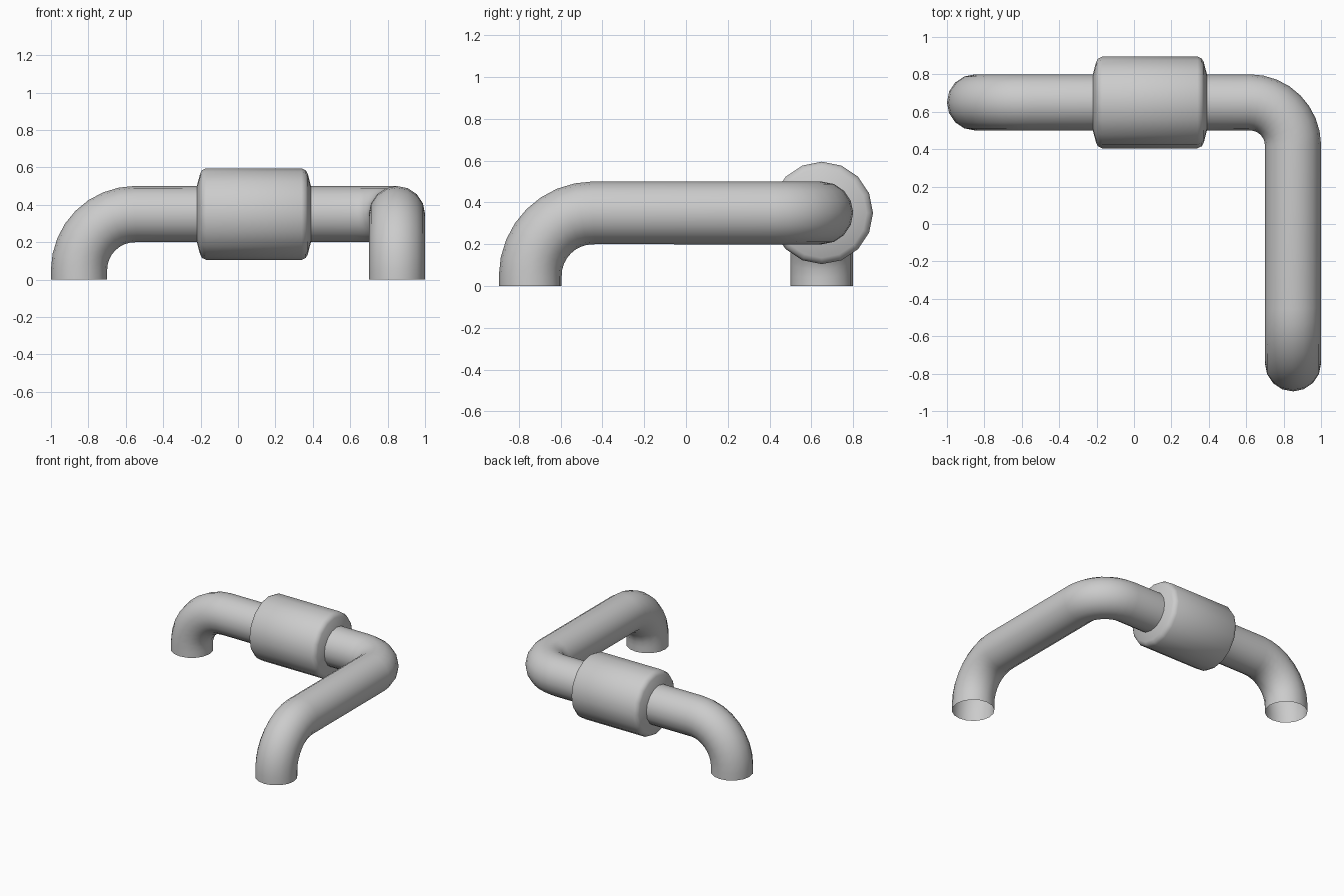
import bpy, bmesh
from math import sin, cos, pi, radians
from mathutils import Vector

if "Cube" in bpy.data.objects:
    bpy.data.objects.remove(bpy.data.objects["Cube"])

SIDES = 16
R = 0.15


def arc(center, a, b, steps=8):
    """Quarter arc from center+a to center+b."""
    c, a, b = Vector(center), Vector(a), Vector(b)
    return [c + a * cos(pi / 2 * i / steps) + b * sin(pi / 2 * i / steps)
            for i in range(steps + 1)]


def sweep(name, path, radii, normal):
    """Open tube of round rings along a path."""
    path = [Vector(p) for p in path]
    n = Vector(normal)
    bm = bmesh.new()
    rings, old = [], None
    for i, p in enumerate(path):
        d1 = (p - path[i - 1]).normalized() if i else Vector()
        d2 = (path[i + 1] - p).normalized() if i < len(path) - 1 else Vector()
        t = (d1 + d2).normalized()
        if old is not None:
            n = old.rotation_difference(t) @ n
        n = (n - t * n.dot(t)).normalized()
        old, side = t, t.cross(n)
        rings.append([bm.verts.new(p + radii[i] * (n * cos(k * 2 * pi / SIDES)
                      + side * sin(k * 2 * pi / SIDES))) for k in range(SIDES)])
    for a, b in zip(rings, rings[1:]):
        for k in range(SIDES):
            j = (k + 1) % SIDES
            bm.faces.new((a[k], a[j], b[j], b[k]))
    me = bpy.data.meshes.new(name)
    bm.to_mesh(me)
    bm.free()
    ob = bpy.data.objects.new(name, me)
    bpy.context.collection.objects.link(ob)
    bpy.ops.object.select_all(action='DESELECT')
    ob.select_set(True)
    bpy.context.view_layer.objects.active = ob
    bpy.ops.object.shade_smooth_by_angle(angle=radians(60))
    return ob


# Left pipe: rises from the ground and turns toward the collar
left = [(-0.85, 0.65, 0)]
left += arc((-0.55, 0.65, 0.05), (-0.3, 0, 0), (0, 0, 0.3))
left += [(-0.22, 0.65, 0.35)]
sweep("left_pipe", left, [R] * len(left), (0, 1, 0))

# Collar: thick sleeve with rounded rims
half = [(0.305, R), (0.288, 0.215), (0.278, 0.234), (0.255, 0.245)]
profile = [(-x, r) for x, r in half] + [(x, r) for x, r in reversed(half)]
sweep("collar", [(0.085 + x, 0.65, 0.35) for x, r in profile],
      [r for x, r in profile], (0, 1, 0))

# Right pipe: turns the corner, runs forward, then drops to the ground
right = [(0.39, 0.65, 0.35)]
right += arc((0.62, 0.42, 0.35), (0, 0.23, 0), (0.23, 0, 0))
right += arc((0.85, -0.445, 0.05), (0, 0, 0.3), (0, -0.3, 0))
right += [(0.85, -0.745, 0)]
sweep("right_pipe", right, [R] * len(right), (0, 1, 0))
